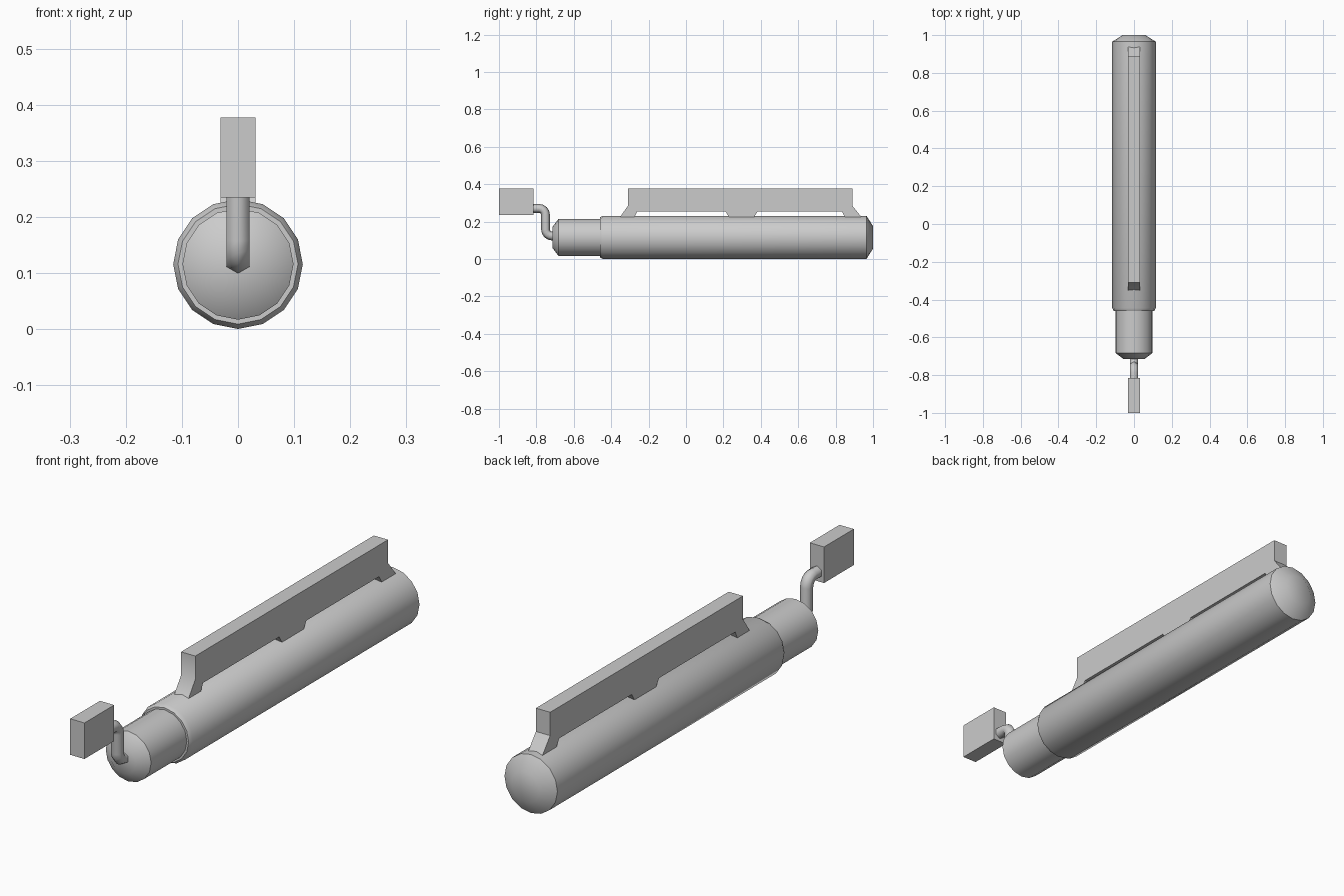
import bpy, bmesh
from math import sin, cos, pi, radians
from mathutils import Vector

if "Cube" in bpy.data.objects:
    bpy.data.objects.remove(bpy.data.objects["Cube"])


def finish(name, bm, smooth=None):
    bmesh.ops.recalc_face_normals(bm, faces=bm.faces[:])
    me = bpy.data.meshes.new(name)
    bm.to_mesh(me)
    bm.free()
    ob = bpy.data.objects.new(name, me)
    bpy.context.collection.objects.link(ob)
    if smooth:
        bpy.ops.object.select_all(action='DESELECT')
        ob.select_set(True)
        bpy.context.view_layer.objects.active = ob
        bpy.ops.object.shade_smooth_by_angle(angle=radians(smooth))
    return ob


def skin(name, rings, smooth):
    """Join a series of equal rings and close both ends."""
    bm = bmesh.new()
    loops = [[bm.verts.new(p) for p in ring] for ring in rings]
    n = len(loops[0])
    for a, b in zip(loops, loops[1:]):
        for i in range(n):
            j = (i + 1) % n
            bm.faces.new((a[i], a[j], b[j], b[i]))
    bm.faces.new(loops[0])
    bm.faces.new(loops[-1])
    return finish(name, bm, smooth)


def lathe(name, profile, z, sides=16):
    """Turn (y, radius) pairs around a lengthwise axis at height z."""
    rings = [[(r * sin(2 * pi * i / sides), y, z - r * cos(2 * pi * i / sides))
              for i in range(sides)] for y, r in profile]
    return skin(name, rings, 40)


def tube(name, path, radius, sides=6):
    """Sweep a polygon along (y, z) points."""
    pts = [Vector((0, y, z)) for y, z in path]
    rings = []
    for k, p in enumerate(pts):
        t = (pts[min(k + 1, len(pts) - 1)] - pts[max(k - 1, 0)]).normalized()
        n = Vector((0, -t.z, t.y))
        rings.append([p + radius * (cos(2 * pi * i / sides) * n
                                    + sin(2 * pi * i / sides) * Vector((1, 0, 0)))
                      for i in range(sides)])
    return skin(name, rings, 62)


def plate(name, profile, half, smooth=None):
    """Extrude a (y, z) outline across x."""
    return skin(name, [[(x, y, z) for y, z in profile] for x in (-half, half)], smooth)


AXIS = 0.116

# Main barrel and narrower nose
lathe("main_barrel", [(-0.46, 0.107), (-0.445, 0.1155), (0.965, 0.1155), (1.0, 0.06)], AXIS)
lathe("nose_barrel", [(-0.715, 0.055), (-0.682, 0.099), (-0.44, 0.099)], AXIS)

# Bent neck: two quarter bends joined by a straight riser
R, YV, ZL, ZU = 0.035, -0.751, 0.123, 0.271
steps = [i * pi / 8 for i in range(5)]
path = [(-0.70, ZL)]
path += [(YV + R - R * sin(a), ZL + R - R * cos(a)) for a in steps]
path += [(YV - R + R * cos(a), ZU - R + R * sin(a)) for a in steps]
path += [(-0.83, ZU)]
tube("bent_neck", path, 0.0235)

# Block on the end of the neck
plate("end_block", [(-1, 0.235), (-0.815, 0.235), (-0.815, 0.377), (-1, 0.377)], 0.031)

# Top rail with three feet
rail = [(-0.31, 0.377), (-0.31, 0.285), (-0.345, 0.236), (-0.357, 0.215),
        (-0.28, 0.215), (-0.262, 0.253), (0.212, 0.253), (0.236, 0.215),
        (0.358, 0.215), (0.382, 0.253), (0.834, 0.253), (0.856, 0.215),
        (0.946, 0.215), (0.929, 0.236), (0.89, 0.285), (0.89, 0.377)]
plate("top_rail", rail, 0.031, 38)
